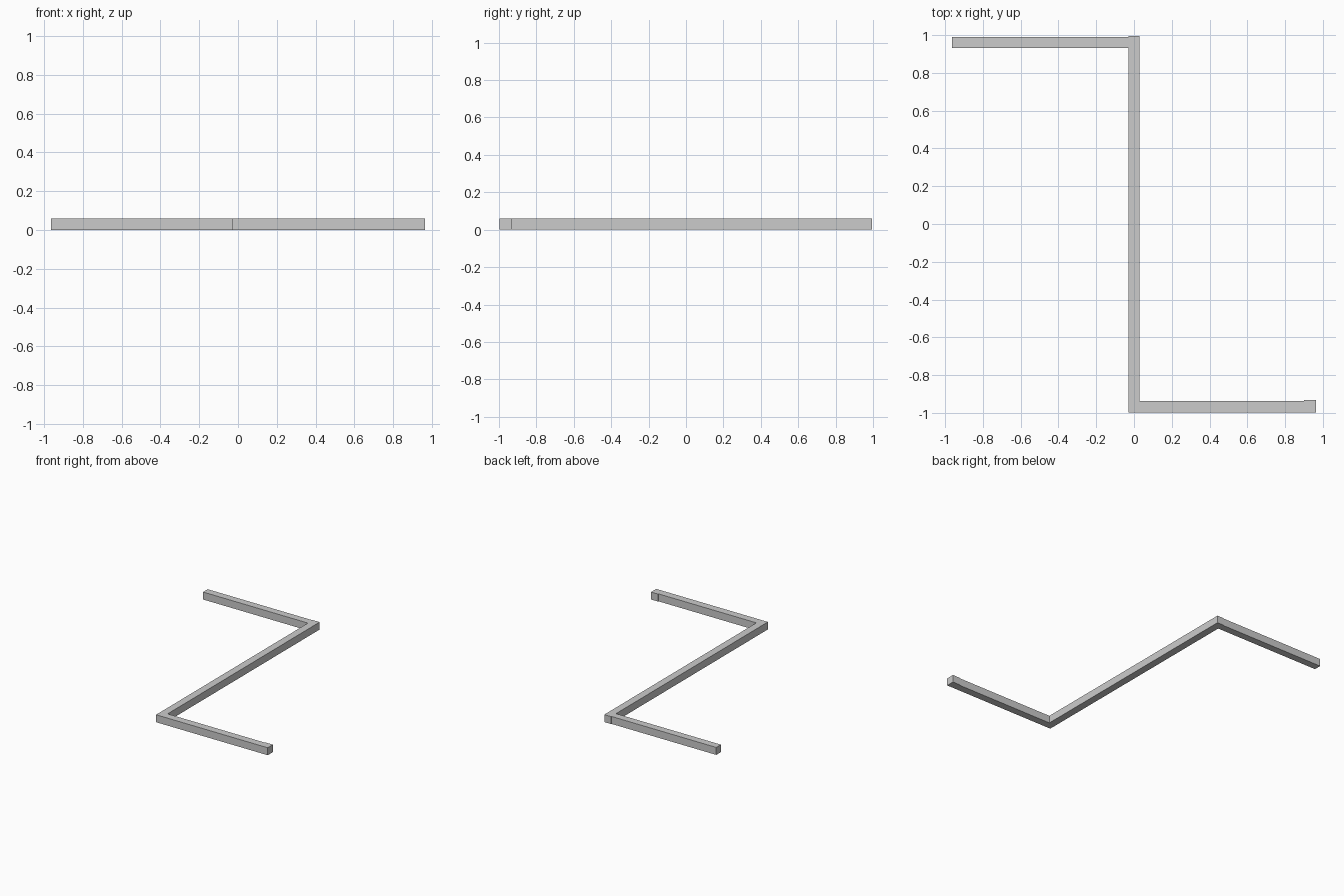
import bpy
import bmesh

if "Cube" in bpy.data.objects:
    bpy.data.objects.remove(bpy.data.objects["Cube"])

HEIGHT = 0.06
HALF = 0.03      # half width of the bar
REACH = 0.963    # how far each arm extends sideways

# Z-shaped outline seen from above, with a slightly thicker tip on the front arm
outline = [
    (-HALF, -0.998), (REACH, -0.998),
    (REACH, -0.932), (0.90, -0.932), (0.90, -0.937),
    (HALF, -0.937), (HALF, 0.995),
    (-HALF, 0.995), (-HALF, 0.991),
    (-REACH, 0.991), (-REACH, 0.932),
    (-HALF, 0.932),
]


def extrude_outline(name, points, height):
    bm = bmesh.new()
    face = bm.faces.new([bm.verts.new((x, y, 0)) for x, y in points])
    result = bmesh.ops.extrude_face_region(bm, geom=[face], use_keep_orig=True)
    top = [v for v in result["geom"] if isinstance(v, bmesh.types.BMVert)]
    bmesh.ops.translate(bm, verts=top, vec=(0, 0, height))
    bmesh.ops.recalc_face_normals(bm, faces=bm.faces[:])
    mesh = bpy.data.meshes.new(name)
    bm.to_mesh(mesh)
    bm.free()
    obj = bpy.data.objects.new(name, mesh)
    bpy.context.collection.objects.link(obj)
    return obj


# Square-section bar with two opposite arms
extrude_outline("bent_square_bar", outline, HEIGHT)
